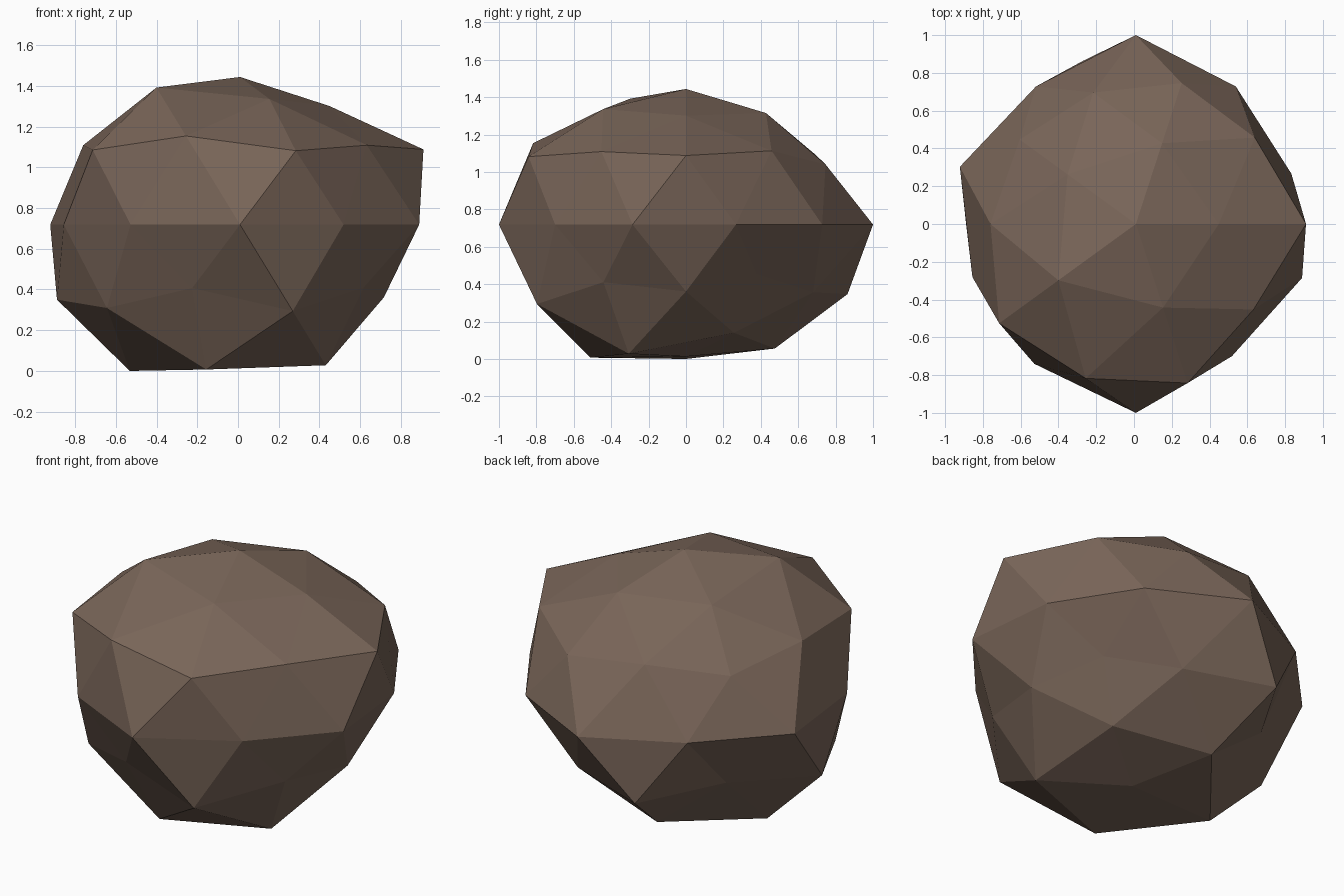
import bpy
import bmesh
import math

cube = bpy.data.objects.get("Cube")
if cube:
    bpy.data.objects.remove(cube, do_unlink=True)

# Stone colour
stone = bpy.data.materials.new("warm_brown_stone")
stone.use_nodes = True
colour = (0.19, 0.13, 0.098, 1.0)
stone.diffuse_color = colour
shader = next(n for n in stone.node_tree.nodes if n.type == 'BSDF_PRINCIPLED')
shader.inputs["Base Color"].default_value = colour
shader.inputs["Roughness"].default_value = 0.9

# Bulge of every corner in percent, ring by ring from top to bottom,
# counter-clockwise from the +x direction; keys are the ring heights in tenths
BULGE = {
    10: [88.4],
    9: [83.5, 85.5, 85, 96.5, 88.5],
    5: [91.5, 86, 90.5, 101, 90.5],
    4: [100.7, 87.7, 85, 100, 99],
    0: [86.5, 90, 100, 90, 98, 91, 91.5, 100, 86.5, 92.5],
    -4: [72, 101.5, 100.5, 85, 84],
    -5: [83, 84, 81, 95, 98.5],
    -9: [83, 95, 103, 102, 99],
    -10: [86],
}
SQUASH = 0.82
CENTRE = (0.01, 0.0, 0.72)


def bulge(co):
    """Look up the bulge of a corner by its ring and its turn around z."""
    ring = BULGE[round(co.z * 10)]
    turn = (math.degrees(math.atan2(co.y, co.x)) + 5) % 360
    return ring[int(turn * len(ring) / 360)] / 100


# Boulder: a faceted sphere, squashed and pushed in and out at its corners
bm = bmesh.new()
bmesh.ops.create_icosphere(bm, subdivisions=2, radius=1.0)
for v in bm.verts:
    v.co *= bulge(v.co)
    v.co.z *= SQUASH
bmesh.ops.translate(bm, verts=bm.verts, vec=CENTRE)
bmesh.ops.recalc_face_normals(bm, faces=bm.faces)

# Rest it on the ground
low = min(v.co.z for v in bm.verts)
bmesh.ops.translate(bm, verts=bm.verts, vec=(0, 0, -low))

mesh = bpy.data.meshes.new("boulder")
bm.to_mesh(mesh)
bm.free()
mesh.materials.append(stone)
mesh.shade_flat()
boulder = bpy.data.objects.new("boulder", mesh)
bpy.context.scene.collection.objects.link(boulder)
